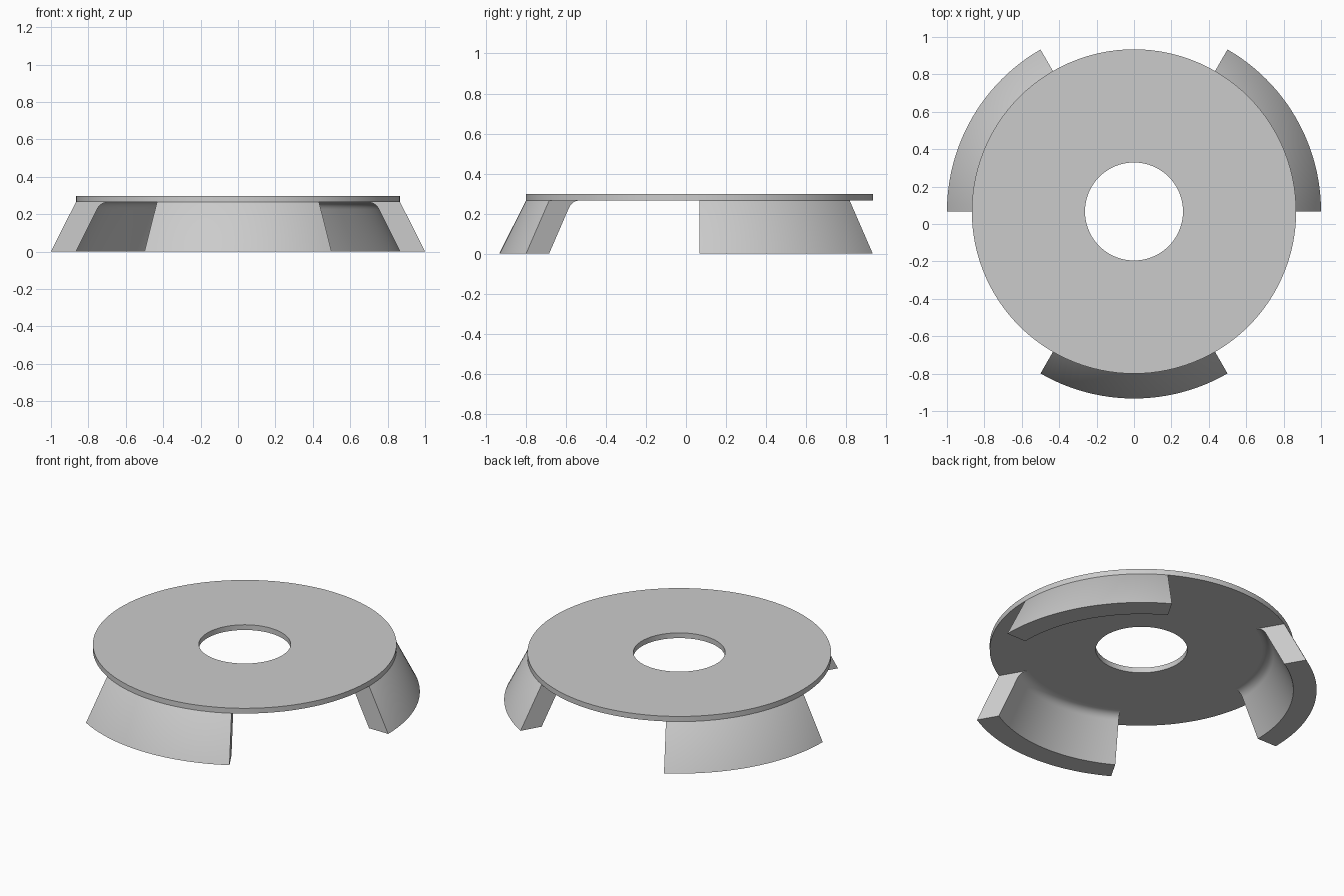
import bpy, bmesh, math
from mathutils import Matrix, Vector

cube = bpy.data.objects.get("Cube")
if cube:
    bpy.data.objects.remove(cube, do_unlink=True)

CENTRE_Y = 0.067
UNDERSIDE, TOP = 0.265, 0.298
DISC_R, HOLE_R = 0.867, 0.262

grey = bpy.data.materials.new("plain grey")
grey.use_nodes = True
grey.diffuse_color = (0.6, 0.6, 0.6, 1)
grey.node_tree.nodes["Principled BSDF"].inputs["Base Color"].default_value = (0.6, 0.6, 0.6, 1)


def sweep(name, profile, start, angle, steps):
    """Turn a closed (radius, height) profile about the vertical axis."""
    full = abs(angle - 360) < 0.01
    bm = bmesh.new()
    rings = []
    for i in range(steps if full else steps + 1):
        a = math.radians(start + angle * i / steps)
        rings.append([bm.verts.new((r * math.cos(a), r * math.sin(a), z)) for r, z in profile])
    n = len(profile)
    for i in range(steps):
        one, two = rings[i], rings[(i + 1) % len(rings)]
        for j in range(n):
            k = (j + 1) % n
            bm.faces.new((one[j], two[j], two[k], one[k]))
    if not full:
        bm.faces.new(rings[0])
        bm.faces.new(rings[-1])
    bmesh.ops.recalc_face_normals(bm, faces=bm.faces)
    bmesh.ops.translate(bm, verts=bm.verts, vec=(0, CENTRE_Y, 0))
    mesh = bpy.data.meshes.new(name)
    bm.to_mesh(mesh)
    bm.free()
    mesh.materials.append(grey)
    obj = bpy.data.objects.new(name, mesh)
    bpy.context.collection.objects.link(obj)
    bpy.ops.object.select_all(action="DESELECT")
    obj.select_set(True)
    bpy.context.view_layer.objects.active = obj
    bpy.ops.object.shade_smooth_by_angle(angle=math.radians(30))
    return obj


# Flat ring plate with a central hole
sweep("ring_plate", [(HOLE_R, UNDERSIDE), (DISC_R, UNDERSIDE), (DISC_R, TOP), (HOLE_R, TOP)], 0, 360, 120)

# Leg section: sloping walls, with the inner wall curving into the plate
fillet_start = Vector((0.754, 0.226))
fillet_corner = Vector((0.7345, UNDERSIDE))
fillet_end = Vector((0.692, UNDERSIDE))
leg_profile = [(0.867, 0), (1.0, 0), (DISC_R, UNDERSIDE), (0.85, 0.28), (0.692, 0.28)]
for i in range(9):
    t = 1 - i / 8
    p = fillet_start * (1 - t) ** 2 + fillet_corner * 2 * t * (1 - t) + fillet_end * t * t
    leg_profile.append((p.x, p.y))

# Three splayed legs, each a sixth of the circle
for name, middle in (("front_leg", 270), ("back_left_leg", 30), ("back_right_leg", 150)):
    sweep(name, leg_profile, middle - 30, 60, 24)
